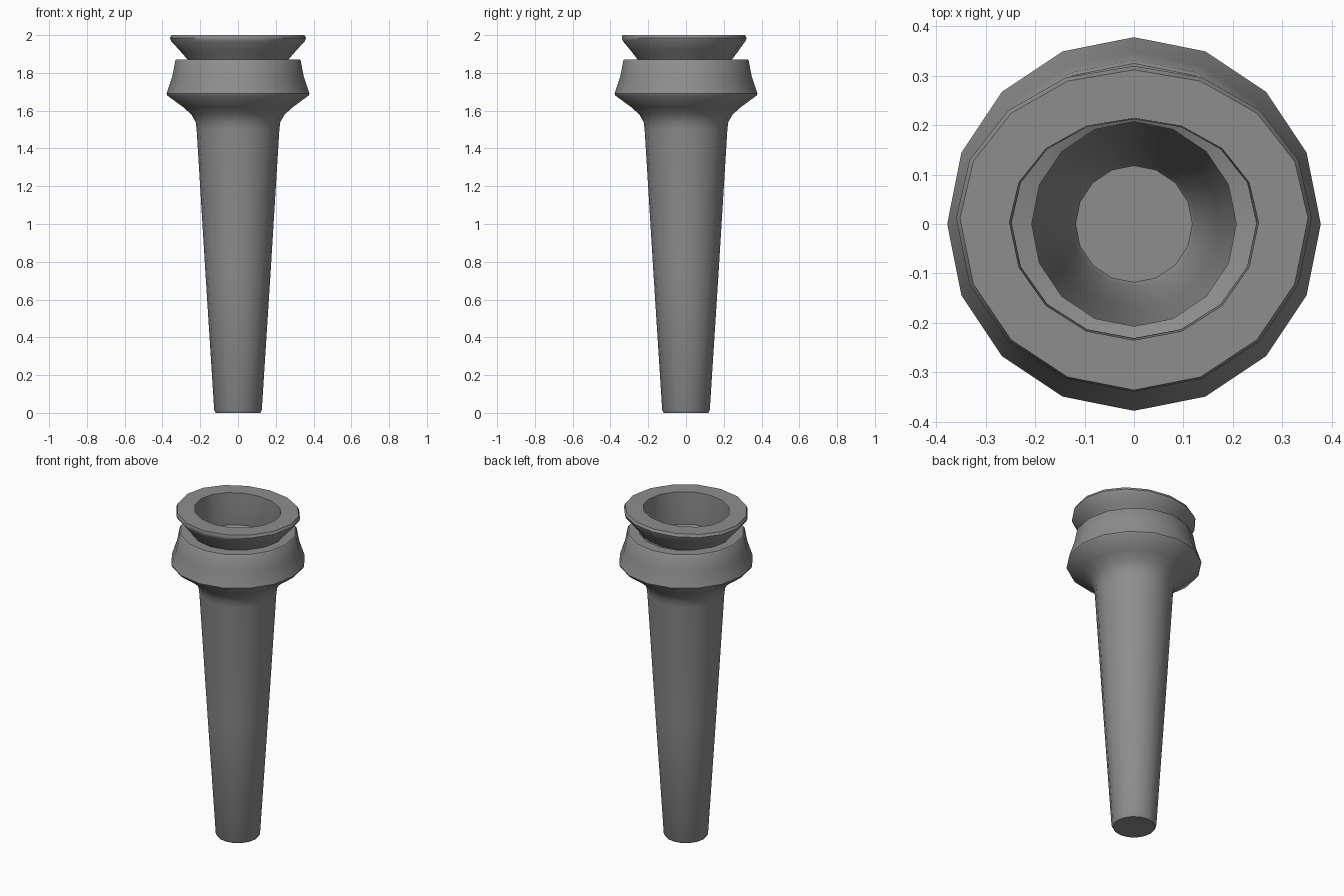
import bpy, bmesh, math

if "Cube" in bpy.data.objects:
    bpy.data.objects.remove(bpy.data.objects["Cube"])

SIDES = 16

grey = bpy.data.materials.new("plain_grey")
grey.diffuse_color = (0.27, 0.27, 0.27, 1)
grey.use_nodes = True
grey.node_tree.nodes["Principled BSDF"].inputs["Base Color"].default_value = grey.diffuse_color


def lathe(name, rings, cap_first=False):
    """Each ring is (z, rx, back_ry, front_ry, centre_y); short form (z, r) is round."""
    bm = bmesh.new()
    loops = []
    for ring in rings:
        z, rx = ring[:2]
        back, front, cy = ring[2:] if len(ring) > 2 else (rx, rx, 0)
        loop = []
        for i in range(SIDES):
            a = 2 * math.pi * i / SIDES
            s = math.sin(a)
            loop.append(bm.verts.new((rx * math.cos(a), cy + s * (back if s > 0 else front), z)))
        loops.append(loop)
    for lo, hi in zip(loops, loops[1:]):
        for i in range(SIDES):
            j = (i + 1) % SIDES
            bm.faces.new((lo[i], lo[j], hi[j], hi[i]))
    if cap_first:
        bm.faces.new(list(reversed(loops[0])))
    mesh = bpy.data.meshes.new(name)
    bm.to_mesh(mesh)
    bm.free()
    mesh.materials.append(grey)
    ob = bpy.data.objects.new(name, mesh)
    bpy.context.collection.objects.link(ob)
    bpy.ops.object.select_all(action='DESELECT')
    ob.select_set(True)
    bpy.context.view_layer.objects.active = ob
    bpy.ops.object.shade_smooth_by_angle(angle=math.radians(35))
    return ob


# Tapered hollow handle flaring out into the collar
lathe("handle_and_collar", [
    (0.0, 0.118), (0.015, 0.126), (0.75, 0.173), (1.50, 0.219),
    (1.54, 0.224), (1.58, 0.247), (1.62, 0.292), (1.68, 0.374),
    (1.69, 0.378), (1.78, 0.348), (1.865, 0.332), (1.872, 0.325),
    (1.872, 0.262)], cap_first=True)

# Flared, slightly lopsided rim with the socket inside it
lathe("rim_and_socket", [
    (1.865, 0.262, 0.235, 0.255, 0.004),
    (1.92, 0.310, 0.272, 0.302, 0.008),
    (1.968, 0.354, 0.303, 0.346, 0.012),
    (1.984, 0.360, 0.308, 0.352, 0.012),
    (2.0, 0.352, 0.300, 0.348, 0.012),
    (2.0, 0.252, 0.210, 0.239, 0.004),
    (1.87, 0.248, 0.208, 0.235, 0.004),
    (1.80, 0.248, 0.222, 0.235, 0.0),
    (1.79, 0.207)])
